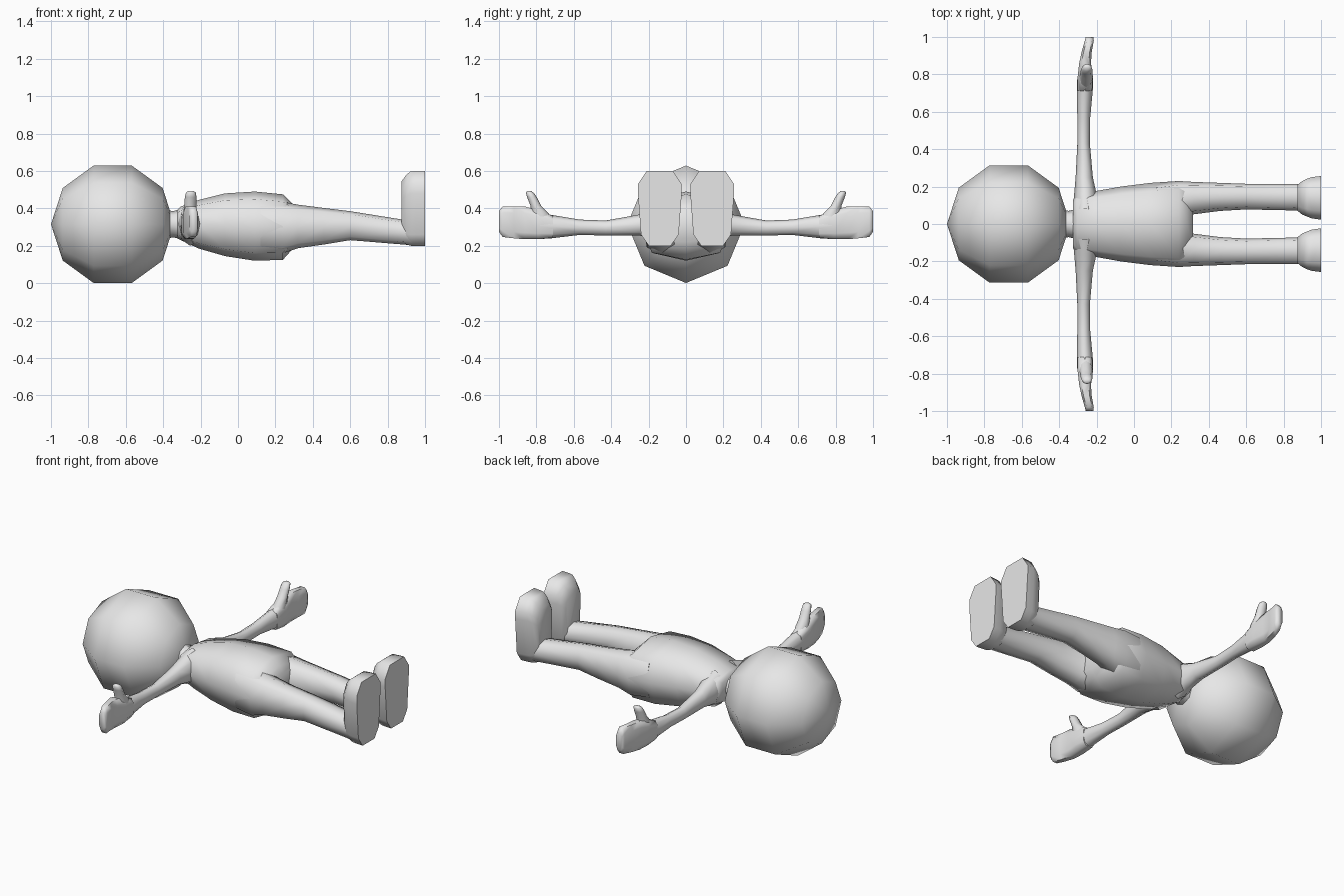
import bpy, bmesh, math
from mathutils import Matrix

if "Cube" in bpy.data.objects:
    bpy.data.objects.remove(bpy.data.objects["Cube"])

clay = bpy.data.materials.new("light grey clay")
clay.diffuse_color = (0.8, 0.8, 0.8, 1)
clay.use_nodes = True
clay.node_tree.nodes["Principled BSDF"].inputs["Base Color"].default_value = clay.diffuse_color

# Unit cross-sections, scaled to the bounds of each ring
OCT = [(0, 1), (-.8, .78), (-1, 0), (-.8, -.78), (0, -1), (.8, -.78), (1, 0), (.8, .78)]
ROUND = [(math.cos(i * math.pi / 4), math.sin(i * math.pi / 4)) for i in range(8)]
SLAB = [(-.6, 1), (-1, .6), (-1, -.6), (-.6, -1), (.6, -1), (1, -.6), (1, .6), (.6, 1)]
SOLE = [(-.6, 1), (-1, .65), (-1, .4), (-.86, -.7), (-.5, -1), (.5, -1), (.86, -.7), (1, .4), (1, .65), (.6, 1)]


def finish(name, bm, mirrored):
    bmesh.ops.recalc_face_normals(bm, faces=bm.faces[:])
    mesh = bpy.data.meshes.new(name)
    bm.to_mesh(mesh)
    bm.free()
    mesh.materials.append(clay)
    obj = bpy.data.objects.new(name, mesh)
    bpy.context.collection.objects.link(obj)
    if mirrored:
        mod = obj.modifiers.new("other side", 'MIRROR')
        mod.use_axis = (False, True, False)
        mod.use_clip = False
        mod.use_mirror_merge = False
    bpy.ops.object.select_all(action='DESELECT')
    obj.select_set(True)
    bpy.context.view_layer.objects.active = obj
    bpy.ops.object.shade_smooth_by_angle(angle=math.radians(70))
    return obj


def loft(name, axis, shape, rings, mirrored=True):
    """Skin rings (position, a_min, a_max, b_min, b_max) along an axis."""
    bm = bmesh.new()
    loops = []
    for t, a0, a1, b0, b1 in rings:
        loop = []
        for u, v in shape:
            co = [(a0 + a1) / 2 + u * (a1 - a0) / 2, (b0 + b1) / 2 + v * (b1 - b0) / 2]
            co.insert(axis, t)
            loop.append(bm.verts.new(co))
        loops.append(loop)
    n = len(shape)
    for p, q in zip(loops, loops[1:]):
        for i in range(n):
            bm.faces.new((p[i], p[(i + 1) % n], q[(i + 1) % n], q[i]))
    bm.faces.new(loops[0])
    bm.faces.new(loops[-1])
    return finish(name, bm, mirrored)


# Head: coarse ball with its poles along the body
bm = bmesh.new()
bmesh.ops.create_uvsphere(bm, u_segments=8, v_segments=5, radius=.33)
bmesh.ops.transform(bm, verts=bm.verts[:],
                    matrix=Matrix.Translation((-.67, 0, .315)) @ Matrix.Rotation(math.pi / 2, 4, 'Y'))
finish("head", bm, False)

# Neck
loft("neck", 0, ROUND, [(-.42, -.09, .09, .225, .405), (-.35, -.07, .07, .245, .385),
                        (-.29, -.085, .085, .235, .4)], False)

# Torso from shoulders to hips
loft("torso", 0, OCT, [
    (-.325, -.13, .13, .24, .39), (-.305, -.165, .165, .23, .41),
    (-.21, -.175, .175, .185, .445), (-.07, -.2, .2, .145, .48),
    (.09, -.22, .22, .12, .49), (.24, -.23, .23, .125, .475),
    (.285, -.215, .215, .175, .43), (.315, -.17, .17, .22, .4)], False)

# Legs
loft("leg", 0, OCT, [
    (.12, .0, .215, .17, .44), (.24, .02, .23, .16, .435), (.32, .052, .225, .187, .42),
    (.46, .07, .22, .207, .402), (.6, .078, .215, .23, .385),
    (.88, .072, .215, .207, .34), (.93, .065, .22, .203, .34)])

# Feet with flat soles
loft("foot", 0, SOLE, [
    (.875, .07, .21, .235, .545), (.9, .05, .23, .207, .58),
    (.925, .04, .242, .2, .6), (.95, .03, .25, .2, .6), (1, .023, .257, .2, .6)])

# Arms
loft("arm", 1, ROUND, [
    (.08, -.322, -.19, .2, .43), (.16, -.32, -.2, .235, .4), (.25, -.312, -.22, .255, .367),
    (.43, -.303, -.236, .255, .335), (.57, -.303, -.234, .258, .34),
    (.72, -.306, -.22, .24, .365), (.78, -.303, -.22, .236, .38)])

# Flat mitten hands
loft("hand", 1, SLAB, [
    (.71, -.302, -.224, .243, .36), (.79, -.301, -.22, .235, .39), (.86, -.293, -.23, .235, .41),
    (.92, -.28, -.226, .24, .41), (.98, -.263, -.215, .247, .41), (1, -.258, -.218, .275, .385)])

# Thumbs
loft("thumb", 2, ROUND, [
    (.33, -.295, -.222, .71, .83), (.375, -.292, -.22, .735, .83), (.415, -.288, -.222, .775, .832),
    (.46, -.284, -.222, .798, .85), (.485, -.278, -.225, .815, .856), (.493, -.265, -.238, .83, .85)])
